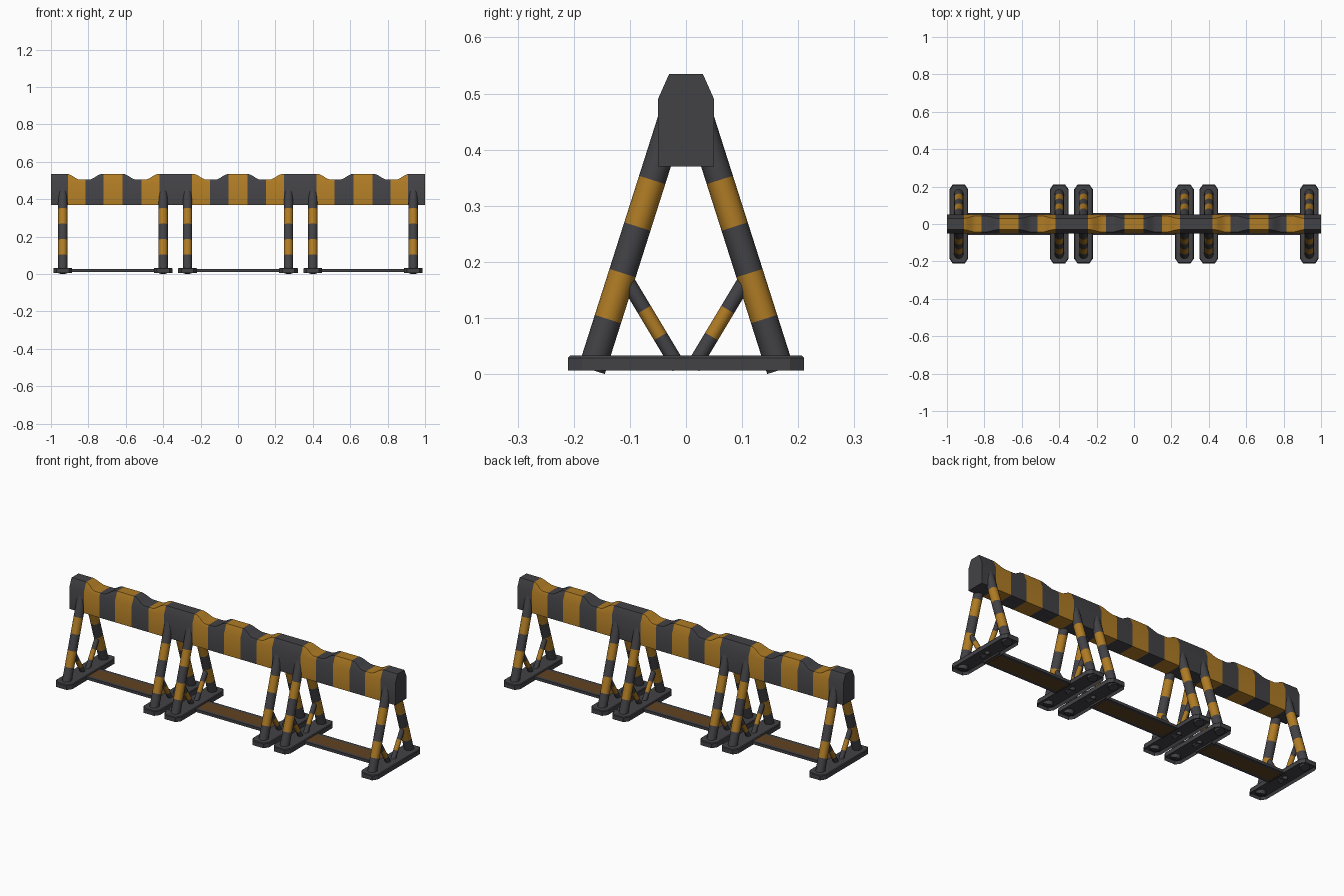
import bpy, bmesh, math
from mathutils import Vector

if "Cube" in bpy.data.objects:
    bpy.data.objects.remove(bpy.data.objects["Cube"])


def material(name, rgb):
    m = bpy.data.materials.new(name)
    m.diffuse_color = (*rgb, 1)
    m.use_nodes = True
    m.node_tree.nodes["Principled BSDF"].inputs["Base Color"].default_value = m.diffuse_color
    return m


MATS = [material("charcoal", (0.055, 0.053, 0.060)),
        material("amber", (0.43, 0.20, 0.018)),
        material("dark brown", (0.12, 0.055, 0.016))]


def finish(bm, name, angle=35):
    bmesh.ops.recalc_face_normals(bm, faces=bm.faces)
    me = bpy.data.meshes.new(name)
    bm.to_mesh(me)
    bm.free()
    for m in MATS:
        me.materials.append(m)
    ob = bpy.data.objects.new(name, me)
    bpy.context.collection.objects.link(ob)
    bpy.ops.object.select_all(action='DESELECT')
    ob.select_set(True)
    bpy.context.view_layer.objects.active = ob
    bpy.ops.object.shade_smooth_by_angle(angle=math.radians(angle))
    return ob


def loft(bm, rings):
    """Skin closed rings; returns the side faces of each span."""
    vs = [[bm.verts.new(p) for p in r] for r in rings]
    spans = []
    for a, b in zip(vs, vs[1:]):
        n = len(a)
        spans.append([bm.faces.new((a[i], a[(i + 1) % n], b[(i + 1) % n], b[i])) for i in range(n)])
    bm.faces.new(vs[0])
    bm.faces.new(vs[-1][::-1])
    return spans


# --- notched top beam with stripes
STRIPES = [(0, .05), (.15, .245), (.42, .515), (.617, .72), (.815, .91)]
NOTCHES = [-.82, -.52, -.145, .145, .52, .82]


def beam_top(x):
    d = min(abs(x - c) for c in NOTCHES)
    t = min(max((d - .025) / .068, 0), 1)
    return .505 + .03 * t * t * (3 - 2 * t)


xs = {-1.0, 1.0}
for lo, hi in STRIPES:
    xs |= {lo, hi, -lo, -hi}
for c in NOTCHES:
    xs |= {round(c + s * d, 4) for s in (-1, 1) for d in (.025, .036, .05, .068, .082, .093)}
xs = sorted(xs)
rings = []
for x in xs:
    z = beam_top(x)
    w = .03 + (.535 - z) * .02 / .045
    rings.append([(x, -.05, .37), (x, .05, .37), (x, .05, .49), (x, w, z), (x, -w, z), (x, -.05, .49)])
bm = bmesh.new()
for (a, b), faces in zip(zip(xs, xs[1:]), loft(bm, rings)):
    mid = abs(a + b) / 2
    for f in faces:
        f.material_index = int(any(lo < mid < hi for lo, hi in STRIPES))
finish(bm, "striped_beam", 25)


# --- striped tubes for legs and braces
def tube(name, x, side, foot, top, radius, cuts, sides=16):
    """Tube in the yz plane from foot to top; cuts are heights where colour swaps."""
    p0 = Vector((x, side * foot[0], foot[1]))
    p1 = Vector((x, side * top[0], top[1]))
    u = Vector((1, 0, 0))
    v = (p1 - p0).normalized().cross(u)
    bm = bmesh.new()
    rings = []
    for z in [foot[1], *cuts, top[1]]:
        c = p0.lerp(p1, (z - foot[1]) / (top[1] - foot[1]))
        angs = [2 * math.pi * i / sides for i in range(sides)]
        rings.append([c + radius * (math.cos(a) * u + math.sin(a) * v) for a in angs])
    for i, faces in enumerate(loft(bm, rings)):
        for f in faces:
            f.material_index = i % 2
    finish(bm, name)


# --- foot plate with clipped corners and a recessed underside
def foot_plate(x):
    outline = [(.05, -.185), (.05, .185), (.033, .21), (-.033, .21),
               (-.05, .185), (-.05, -.185), (-.033, -.21), (.033, -.21)]
    bm = bmesh.new()
    loft(bm, [[(x + s * px, s * py, z) for px, py in outline]
              for s, z in ((1, .006), (1, .029))] +
         [[(x + px * .93, py * .985, .033) for px, py in outline]])
    bmesh.ops.recalc_face_normals(bm, faces=bm.faces)
    under = [f for f in bm.faces if f.normal.z < -.9]
    bmesh.ops.inset_region(bm, faces=under, thickness=.008)
    for v in under[0].verts:
        v.co.z += .014
    finish(bm, "foot_plate", 25)


for x in (-.937, -.40, -.27, .27, .40, .937):
    foot_plate(x)
    for side in (-1, 1):
        tube("leg", x, side, (.168, .0075), (.024, .46), .0245, (.098, .18, .263, .346))
        tube("brace", x, side, (.0125, .012), (.112, .178), .0132, (.067, .115), 12)


# --- ground bars joining each pair of feet, with a brown centre strip
def ground_bar(x0, x1):
    h = .06
    prof = [(-h, .011), (-.042, .011), (.042, .011), (h, .011),
            (h, .026), (.042, .026), (-.042, .026), (-h, .026)]
    bm = bmesh.new()
    faces = loft(bm, [[(x, y, z) for y, z in prof] for x in (x0, x1)])[0]
    faces[1].material_index = 2
    faces[5].material_index = 2
    finish(bm, "ground_bar")


for x0, x1 in ((-.90, -.44), (-.23, .23), (.44, .90)):
    ground_bar(x0, x1)
